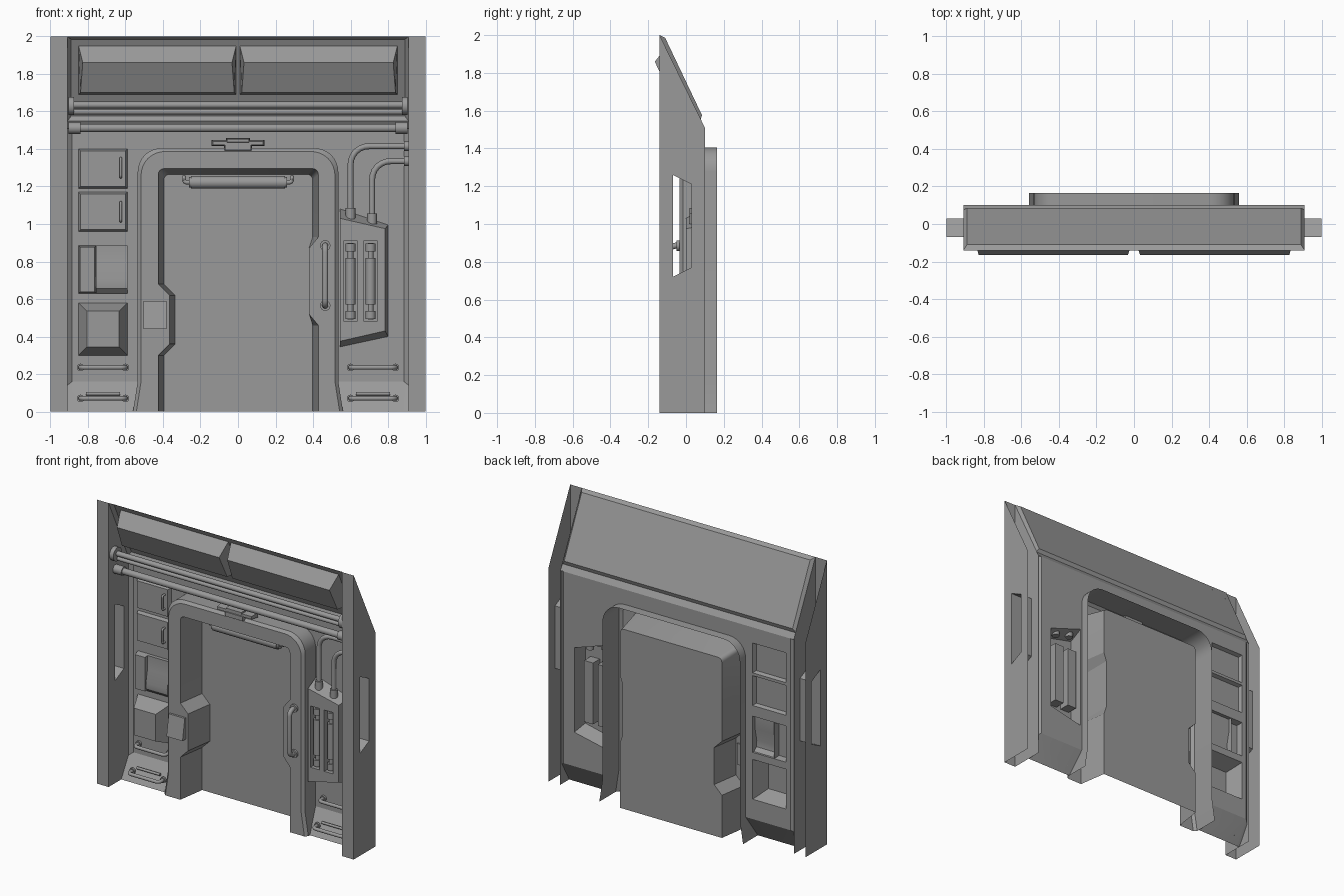
import bpy, bmesh
from mathutils import Vector as V

if "Cube" in bpy.data.objects:
    bpy.data.objects.remove(bpy.data.objects["Cube"])

EYE = (0, -6, 0.9)
GREY = bpy.data.materials.new("dark_grey")
GREY.diffuse_color = (.32, .32, .32, 1)
GREY.use_nodes = True
GREY.node_tree.nodes["Principled BSDF"].inputs["Base Color"].default_value = GREY.diffuse_color


def add(name, me):
    me.materials.clear()
    me.materials.append(GREY)
    ob = bpy.data.objects.new(name, me)
    bpy.context.collection.objects.link(ob)
    return ob


def finish(name, bm, eye, sign):
    # turn every face towards (sign 1) or away from (sign -1) a point
    bm.normal_update()
    for f in bm.faces:
        if f.normal.dot(V(eye) - f.calc_center_median()) * sign < 0:
            f.normal_flip()
    me = bpy.data.meshes.new(name)
    bm.to_mesh(me)
    bm.free()
    return add(name, me)


def loft(name, rings, cap=False, back=False, closed=True, eye=EYE, sign=1):
    bm = bmesh.new()
    rs = [[bm.verts.new(p) for p in r] for r in rings]
    n = len(rs[0])
    for a, b in zip(rs, rs[1:]):
        for i in range(n if closed else n - 1):
            j = (i + 1) % n
            bm.faces.new((a[i], a[j], b[j], b[i]))
    if cap:
        bm.faces.new(rs[-1])
    if back:
        bm.faces.new(rs[0])
    return finish(name, bm, eye, sign)


def fill(name, loops, normal=(0, -1, 0), eye=EYE):
    # flat sheet with holes
    bm = bmesh.new()
    for lp in loops:
        vs = [bm.verts.new(p) for p in lp]
        for i in range(len(vs)):
            bm.edges.new((vs[i - 1], vs[i]))
    bmesh.ops.triangle_fill(bm, use_beauty=True, edges=bm.edges[:], normal=normal)
    return finish(name, bm, eye, 1)


def fillet(pts, radii, n=8):
    pts = [V(p) for p in pts]
    out = []
    for i, p in enumerate(pts):
        r = radii[i] if isinstance(radii, (list, tuple)) else radii
        if r == 0 or i in (0, len(pts) - 1):
            out.append(p)
            continue
        a = p + (pts[i - 1] - p).normalized() * r
        b = p + (pts[i + 1] - p).normalized() * r
        for k in range(n + 1):
            t = k / n
            w = 0.75  # near-circular corner
            d = (1 - t) ** 2 + 2 * w * t * (1 - t) + t * t
            out.append((a * (1 - t) ** 2 + p * 2 * w * t * (1 - t) + b * t * t) / d)
    return out


def tube(name, pts, r, bend=0):
    cu = bpy.data.curves.new(name, 'CURVE')
    cu.dimensions = '3D'
    cu.bevel_depth = r
    cu.bevel_resolution = 6
    cu.use_fill_caps = True
    path = fillet(pts, bend, 6) if bend else [V(p) for p in pts]
    sp = cu.splines.new('POLY')
    sp.points.add(len(path) - 1)
    for q, p in zip(sp.points, path):
        q.co = (*p, 1)
    tmp = bpy.data.objects.new(name, cu)
    me = bpy.data.meshes.new_from_object(tmp)
    bpy.data.objects.remove(tmp)
    return add(name, me)


def rect(x0, x1, z0, z1, y):
    return [(x0, y, z0), (x1, y, z0), (x1, y, z1), (x0, y, z1)]


def block(name, x0, x1, z0, z1, yb, yf, b=0.0, back=True):
    # box or frustum standing out towards the front
    return loft(name, [rect(x0, x1, z0, z1, yb), rect(x0 + b, x1 - b, z0 + b, z1 - b, yf)], True, back,
                eye=((x0 + x1) / 2, (yb + yf) / 2, (z0 + z1) / 2), sign=-1)


def at(pts, y):
    return [(p[0], y, p[1]) for p in pts]


# door surround outlines
def outer(y, d=0.0):
    pts = [(-.56 + d, 0), (-.535 + d, .16), (-.535 + d, 1.405 - d), (.535 - d, 1.405 - d), (.535 - d, .16), (.56 - d, 0)]
    return fillet(at(pts, y), [0, 0, .13, .13, 0, 0])


def inner(y, d=0.0):
    l, r = -.425 + d, .428 - d
    pts = [(l, 0), (l, .30), (l + .06, .36), (l + .06, .62), (l, .68), (l, 1.295 - d), (r, 1.295 - d),
           (r, .93), (.378, .87), (.378, .52), (r, .46), (r, 0)]
    return fillet(at(pts, y), [0, 0, 0, 0, 0, .03, .03, 0, 0, 0, 0, 0], 4)


WY, FY, DY = .1, -.035, .165
fill("surround_front", [outer(FY, .018) + inner(FY)[::-1]])
loft("surround_outer", [outer(FY, .018), outer(FY + .018), outer(DY)], closed=False, eye=(0, .06, .5), sign=-1)
loft("surround_inner", [inner(FY), inner(DY, .03)], closed=False, eye=(0, .06, .6))
fill("door_panel", [inner(DY, .03)])

# back wall with openings behind the projecting units
XL, XR = -.85, -.59
cab = [(1.19, 1.40, .075, .01), (.96, 1.17, .075, .01), (.30, .58, -.01, .045)]
pbase = [(.545, 1.08), (.80, .995), (.80, .40), (.545, .345)]
pfront = [(.545, 1.03), (.785, .975), (.785, .43), (.545, .375)]
holes = [rect(XL, XR, a, b, WY) for a, b, _, _ in cab] + [rect(XL, XR, .63, .885, WY), at(pbase, WY)]
ol = outer(WY)[1:-1]
fill("back_wall", [[(-.885, WY, .16), (-.885, WY, 1.51), (.885, WY, 1.51), (.885, WY, .16)] + ol[::-1]] + holes)

# overhead slope with inset panel, and the ledge under it
loft("overhead_slope", [[(-.91, .075, 1.548), (.91, .075, 1.548), (.91, -.14, 2), (-.91, -.14, 2)],
                        [(-.89, .085, 1.575), (.89, .085, 1.575), (.89, -.11, 1.985), (-.89, -.11, 1.985)]], True)
loft("wall_ledge", [[(-.91, .1, 1.51), (.91, .1, 1.51)], [(-.91, .075, 1.548), (.91, .075, 1.548)]], closed=False)


def slope_y(z):
    return .085 - (z - 1.575) * .4756


for s in (-1, 1):
    # hollow side pillar with a window tunnel
    side = [(-.14, 0), (.1, 0), (.1, 1.51), (-.14, 2)]
    win = [(-.07, .72), (.03, .77), (.03, 1.21), (-.07, 1.26)]
    for x, e in ((.91, 0), (1, 5)):
        fill("pillar_side", [[(s * x, *p) for p in side], [(s * x, *p) for p in win]], (s, 0, 0), (s * e, 0, 1))
    loft("pillar_window", [[(s * .91, *p) for p in win], [(s * 1, *p) for p in win]], eye=(s * .955, -.02, 1))
    fill("pillar_front", [rect(s * .91, s * 1, 0, 2, -.14)])
    loft("wall_corner", [[(s * .885, .1, .16), (s * .885, .1, 1.51)], [(s * .91, .08, .14), (s * .91, .08, 1.51)]],
         closed=False)
    # sloped skirting
    loft("skirting", [[(s * .91, .08, .14), (s * .885, .1, .16), (s * .535, .1, .16)],
                      [(s * .91, 0, 0), (s * .885, 0, 0), (s * .56, 0, 0)]], closed=False)
    # grab rails low on the wall
    for z, y in ((.235, .099), (.07, .032)):
        xa, xb = s * .60, s * .84
        tube("low_rail", [(xa, y, z), (xa, y - .055, z), (xb, y - .055, z), (xb, y, z)], .012, .025)
        for x in (xa, xb):
            tube("rail_foot", [(x, y, z), (x, y - .014, z)], .02)
    tube("low_step_bar", [(s * .63, .035, .095), (s * .81, .035, .095)], .009)
    # overhead locker, front parallel to the slope
    xs = sorted((s * .01, s * .85))
    rows = [(slope_y(1.95), 1.95, 0), (-.165, 1.86, .022), (-.092, 1.70, .01), (slope_y(1.69), 1.69, 0)]
    loft("overhead_locker", [[(xs[0] + d, y, z) for y, z, d in rows], [(xs[1] - d, y, z) for y, z, d in rows]],
         True, True, closed=False, eye=(s * .43, -.03, 1.80), sign=-1)
    # rod end fittings
    tube("upper_rod_end", [(s * .905, -.09, 1.63), (s * .875, -.09, 1.63)], .048)
    tube("lower_rod_end", [(s * .905, -.07, 1.512), (s * .84, -.07, 1.512)], .031)

tube("upper_rod", [(-.9, -.09, 1.635), (.9, -.09, 1.635)], .018)
tube("upper_rod_small", [(-.9, -.085, 1.598), (.9, -.085, 1.598)], .014)
tube("lower_rod", [(-.9, -.07, 1.512), (.9, -.07, 1.512)], .022)

# left wall cabinets
for z0, z1, y, b in cab:
    block("cabinet", XL, XR, z0, z1, WY, y, b, False)
for z in (1.30, 1.065):
    tube("cabinet_handle", [(-.625, .075, z - .05), (-.625, .05, z - .05), (-.625, .05, z + .05), (-.625, .075, z + .05)],
         .007, .012)
block("dispenser_side", XL, -.757, .63, .885, WY, .055, .008, False)
prof = [(.1, .63), (.085, .63), (.06, .655), (.055, .70), (.075, .79), (.075, .885), (.1, .885)]
loft("dispenser_body", [[(-.757, *p) for p in prof], [(XR, *p) for p in prof]], True, True, closed=False,
     eye=(-.67, .095, .75), sign=-1)

# right equipment housing with canister slots
PY = 0.0
loft("equipment_housing", [at(pbase, WY), at(pfront, PY)], eye=(.67, .08, .7), sign=-1)
slots = [(.565, .635), (.672, .742)]
fill("equipment_face", [at(pfront, PY)] + [rect(a, b, .48, .912, PY) for a, b in slots])
for a, b in slots:
    c = (a + b) / 2
    loft("canister_slot", [rect(a, b, .48, .912, PY), rect(a, b, .48, .912, .075)], True, eye=(c, -.1, .7))
    tube("canister", [(c, .03, .57), (c, .03, .82)], .026)
    tube("canister_neck", [(c, .03, .49), (c, .03, .90)], .015)
    for z in (.515, .875):
        tube("canister_collar", [(c, .03, z - .022), (c, .03, z + .022)], .027)
for x, z0, z1 in ((.60, 1.03, 1.415), (.715, 1.0, 1.335)):
    tube("hose", [(x, .045, z0), (x, .045, z1), (.91, .045, z1)], .016, .1)
    tube("hose_socket", [(x, .045, z0 - .01), (x, .045, z0 + .055)], .026)
    tube("hose_end", [(.885, .045, z1), (.91, .045, z1)], .026)

# grab handle on the surround
hx = .465
tube("grab_handle", [(hx, FY, .565), (hx, -.09, .565), (hx, -.09, .885), (hx, FY, .885)], .016, .035)
for z in (.565, .885):
    tube("grab_handle_foot", [(hx, FY + .005, z), (hx, FY - .014, z)], .028)

# control plate on the left of the surround
loft("control_plate", [rect(-.505, -.38, .44, .59, FY + .01),
                       [(-.505, -.075, .44), (-.38, -.075, .44), (-.38, -.05, .59), (-.505, -.05, .59)]],
     True, True, eye=(-.44, -.04, .51), sign=-1)

# latch above the door
block("latch_core", -.075, .075, 1.388, 1.43, .0, FY - .012, .006)
block("latch_bar", -.14, .14, 1.415, 1.447, .02, FY - .005, .006)
block("latch_top", -.065, .065, 1.43, 1.458, .02, FY - .012, .006)

# lamp under the door head
LY = .10
tube("door_lamp", [(-.25, LY, 1.222), (.25, LY, 1.222)], .034)
for s in (-1, 1):
    tube("lamp_cap", [(s * .24, LY, 1.222), (s * .262, LY, 1.222)], .028)
    tube("lamp_bracket", [(s * .25, LY, 1.222), (s * .288, LY, 1.222), (s * .288, LY, 1.25), (s * .288, DY, 1.25)],
         .011, .015)

# smooth the curved parts, keep edges crisp
bpy.ops.object.select_all(action='SELECT')
bpy.context.view_layer.objects.active = bpy.context.selected_objects[0]
bpy.ops.object.shade_smooth_by_angle()
